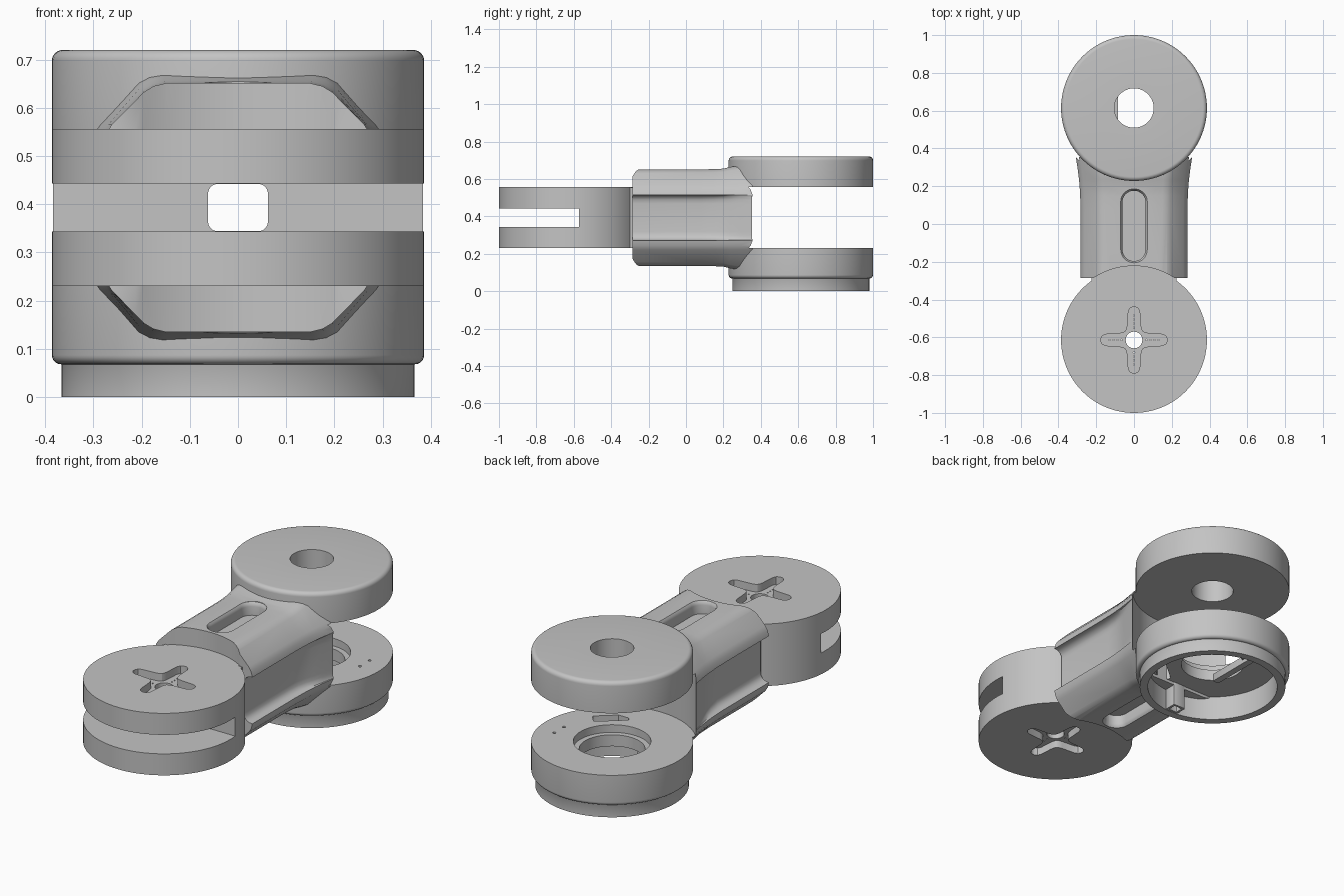
import bpy, bmesh, math
from mathutils import Matrix

if "Cube" in bpy.data.objects:
    bpy.data.objects.remove(bpy.data.objects["Cube"])

grey = bpy.data.materials.new("plain_grey")
grey.use_nodes = True
COLOUR = (0.55, 0.55, 0.55, 1)
grey.diffuse_color = COLOUR
grey.node_tree.nodes["Principled BSDF"].inputs["Base Color"].default_value = COLOUR

MID = 0.393           # mid height of the link
PIVOT = 0.614         # distance of each pivot from the middle
R = 0.386             # hub radius
LOW, HIGH = 0.23, 0.556
SEG = 96


def skin(name, rings, close=False):
    """Join rings of points with quads; cap the ends or close into a loop."""
    bm = bmesh.new()
    vs = [[bm.verts.new(p) for p in ring] for ring in rings]
    n = len(vs[0])
    for a in range(len(vs) if close else len(vs) - 1):
        b = (a + 1) % len(vs)
        for i in range(n):
            j = (i + 1) % n
            bm.faces.new((vs[a][i], vs[a][j], vs[b][j], vs[b][i]))
    if not close:
        bm.faces.new(vs[0])
        bm.faces.new(vs[-1])
    bmesh.ops.recalc_face_normals(bm, faces=bm.faces)
    mesh = bpy.data.meshes.new(name)
    bm.to_mesh(mesh)
    bm.free()
    mesh.materials.append(grey)
    ob = bpy.data.objects.new(name, mesh)
    bpy.context.collection.objects.link(ob)
    return ob


def prism(name, outline, z0, z1, x=0, y=0):
    return skin(name, [[(px + x, py + y, z) for px, py in outline] for z in (z0, z1)])


def circle(r, n=SEG):
    return [(r * math.cos(math.tau * i / n), r * math.sin(math.tau * i / n)) for i in range(n)]


def rounded(w, h, r, n=8):
    """Rectangle outline with rounded corners."""
    pts = []
    for k, (sx, sy) in enumerate(((1, 1), (-1, 1), (-1, -1), (1, -1))):
        for i in range(n + 1):
            a = math.pi / 2 * (k + i / n)
            pts.append((sx * (w / 2 - r) + r * math.cos(a), sy * (h / 2 - r) + r * math.sin(a)))
    return pts


def lathe(name, profile, y):
    """Spin a closed (radius, height) profile about a vertical axis."""
    return skin(name, [[(r * c, y + r * s, z) for r, z in profile] for c, s in circle(1)], True)


def cut(target, *cutters):
    """Subtract each cutter from the target and drop it."""
    bpy.context.view_layer.objects.active = target
    for c in cutters:
        m = target.modifiers.new("cut", "BOOLEAN")
        m.operation, m.solver, m.object = "DIFFERENCE", "EXACT", c
        bpy.ops.object.modifier_apply(modifier=m.name)
        bpy.data.objects.remove(c)


def tunnel():
    """Cable passage running along the link."""
    return skin("tunnel_cutter", [[(x, y, MID + z) for x, z in rounded(0.124, 0.098, 0.02)]
                                  for y in (-0.7, 0.5)])


def pocket(side):
    """Long recess with a softened rim, on the upper (1) or lower (-1) face."""
    rings = ((0.192, 0.122), (0.238, 0.122), (0.25, 0.128), (0.259, 0.142), (0.4, 0.142))
    return skin("pocket_cutter", [[(x, y - 0.01, MID + side * h) for x, y in
                                   rounded(w, w + 0.25, w / 2 - 0.001)] for h, w in rings])


# Arm: two chamfered shells with recessed side walls, flaring towards the fork
TIP = 0.283
shell = [(0.276, 0.15), (0.262, 0.172), (0.195, 0.24), (0.175, 0.252), (0.15, 0.258)]
recess = [(0, 0.075), (0.06, 0.096), (0.25, 0.111), (0.6, 0.12), (1, 0.122)]


def section(y, tip, wall, lift):
    quarter = [(wall + t * (tip - wall), z) for t, z in recess]
    quarter += [(x * tip / TIP, z * lift if z > 0.2 else z) for x, z in shell]
    half = quarter + [(-x, z) for x, z in reversed(quarter)]
    return [(s * x, y, MID + s * z) for s in (1, -1) for x, z in half]


stations = [(-0.285, TIP, 0.235, 1), (0.08, TIP, 0.235, 1), (0.15, 0.285, 0.243, 1.005),
            (0.2, 0.288, 0.255, 1.015), (0.235, 0.291, 0.266, 1.05), (0.29, 0.298, 0.285, 1.08),
            (0.355, 0.308, 0.306, 1.08)]
arm = skin("arm", [section(*s) for s in stations])
cut(arm,
    prism("fork_clearance", circle(0.402), LOW, HIGH, y=PIVOT),
    prism("upper_scoop", circle(0.392), HIGH, 0.8, y=-PIVOT),
    prism("lower_scoop", circle(0.392), -0.1, LOW, y=-PIVOT),
    pocket(1), pocket(-1), tunnel())

# Neck joining the arm to the front hub
neck = prism("neck", rounded(0.45, 0.13, 0.004, 2), LOW + 0.002, HIGH - 0.002, y=-0.335)
cut(neck, tunnel())

# Front hub: slotted disc with cross-shaped horn recesses
hub = prism("front_hub", circle(R), LOW, HIGH, y=-PIVOT)
tip = [(0.045, -0.045), (0.056, -0.039), (0.075, -0.035), (0.15, -0.03), (0.167, -0.022), (0.175, -0.008),
       (0.175, 0.008), (0.167, 0.022), (0.15, 0.03), (0.075, 0.035), (0.056, 0.039)]
cross = []
for c, s in ((1, 0), (0, 1), (-1, 0), (0, -1)):
    cross += [(x * c - y * s, x * s + y * c) for x, y in tip]
cut(hub,
    prism("slot", rounded(1, 0.6, 0.001, 1), 0.343, 0.443, y=-0.872),
    prism("upper_cross", cross, HIGH - 0.04, 0.7, y=-PIVOT),
    prism("lower_cross", cross, 0.1, LOW + 0.04, y=-PIVOT),
    prism("axle_hole", circle(0.044, 32), 0, 0.8, y=-PIVOT),
    tunnel())
for c, s in circle(1, 4):
    for d in (0.065, 0.087, 0.108, 0.13):
        cut(hub, prism("screw_hole", circle(0.004, 8), 0.1, 0.7, d * c, d * s - PIVOT))


def fillet(r, z, size, up, n=6):
    """Quarter round for an outer edge, ordered from low to high."""
    pts = [(r - size + size * math.cos(a), z + up * size * (math.sin(a) - 1))
           for a in (math.pi / 2 * i / n for i in range(n + 1))]
    return pts if up > 0 else pts[::-1]


# Rear fork, upper disc
upper_disc = lathe("rear_upper_disc",
                   [(0.104, HIGH), (R, HIGH)] + fillet(R, 0.72, 0.022, 1) + [(0.104, 0.72)], PIVOT)

# Rear fork, lower disc: hollow housing with a narrower rim
lower_disc = lathe("rear_lower_disc",
                   [(0.325, 0), (0.366, 0), (0.366, 0.066)] + fillet(R, 0.068, 0.019, -1)
                   + [(R, LOW), (0.185, LOW), (0.185, 0.19), (0.157, 0.19), (0.157, 0.13), (0.325, 0.13)],
                   PIVOT)
slit = prism("slit", rounded(0.17, 0.06, 0.01, 3), 0.1, 0.3)
slit.data.transform(Matrix.Translation((0.155, PIVOT - 0.21, 0)) @ Matrix.Rotation(math.radians(40), 4, "Z"))
cut(lower_disc, slit,
    *[prism("pin_hole", circle(0.008, 12), 0.1, 0.3, 0.28, PIVOT + d) for d in (0, 0.08)])

# Housing details: cable post and retaining bar
post = prism("cable_post", rounded(0.072, 0.066, 0.006, 2), 0.001, 0.14, y=PIVOT - 0.29)
cut(post, prism("post_bore", rounded(0.048, 0.042, 0.004, 2), -0.1, 0.12, y=PIVOT - 0.29))
bar = prism("retaining_bar", rounded(0.035, 0.3, 0.005, 2), 0.11, 0.15, -0.103, PIVOT + 0.05)

# Smooth the round surfaces and keep the edges crisp
for ob in (arm, neck, hub, upper_disc, lower_disc, post, bar):
    bpy.ops.object.select_all(action="DESELECT")
    ob.select_set(True)
    bpy.context.view_layer.objects.active = ob
    bpy.ops.object.shade_smooth_by_angle(angle=math.radians(32))
